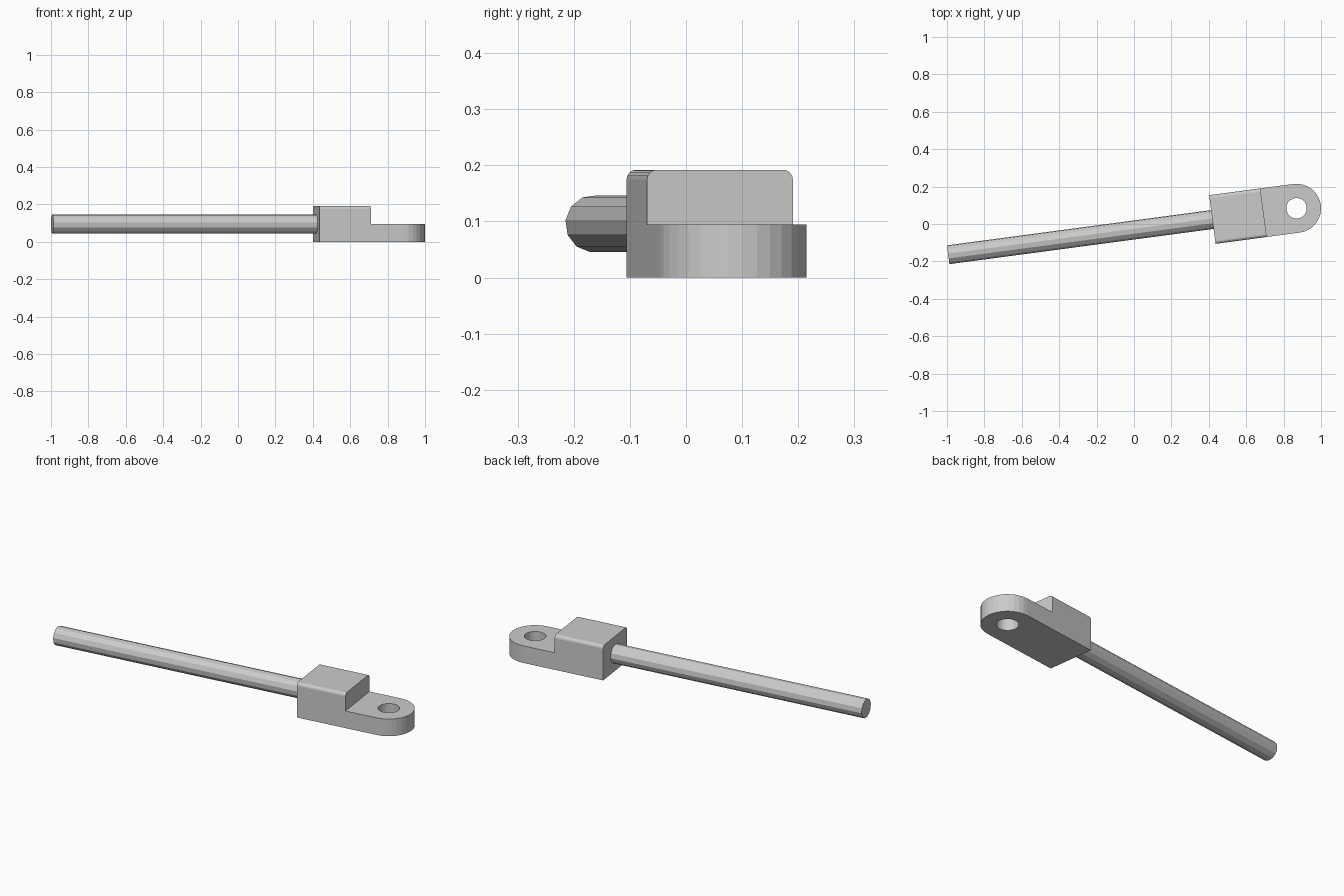
import bpy, bmesh
from math import sin, cos, pi, radians
from mathutils import Matrix

if "Cube" in bpy.data.objects:
    bpy.data.objects.remove(bpy.data.objects["Cube"])

ANGLE = radians(7.6)
# Local frame: eye centre at the origin, rod running towards -x
PLACE = Matrix.Translation((0.869, 0.084, 0)) @ Matrix.Rotation(ANGLE, 4, 'Z')
R = 0.131            # half width and eye radius
LUG, TOP = 0.095, 0.192
STEP, REAR, TIP = -0.178, -0.454, -1.879


def arc(r, n, start, sweep):
    return [(r * cos(start + sweep * i / n), r * sin(start + sweep * i / n)) for i in range(n)]


def extrude_up(bm, face, vec):
    res = bmesh.ops.extrude_face_region(bm, geom=[face])['geom']
    bmesh.ops.translate(bm, vec=vec, verts=[g for g in res if isinstance(g, bmesh.types.BMVert)])
    return [g for g in res if isinstance(g, bmesh.types.BMFace)][0]


def finish(bm, name, matrix):
    bmesh.ops.recalc_face_normals(bm, faces=bm.faces)
    me = bpy.data.meshes.new(name)
    bm.to_mesh(me)
    bm.free()
    ob = bpy.data.objects.new(name, me)
    ob.matrix_world = matrix
    bpy.context.collection.objects.link(ob)
    return ob


def prism(name, outline, z0, z1, matrix):
    bm = bmesh.new()
    low = [bm.verts.new((x, y, z0)) for x, y in outline]
    high = [bm.verts.new((x, y, z1)) for x, y in outline]
    bm.faces.new(low[::-1])
    bm.faces.new(high)
    n = len(outline)
    for i in range(n):
        j = (i + 1) % n
        bm.faces.new((low[i], low[j], high[j], high[i]))
    return finish(bm, name, matrix)


# End fitting: flat rounded lug with a taller block behind it
bm = bmesh.new()
outline = arc(R, 16, -pi / 2, pi) + [(0, R), (STEP, R), (REAR, R), (REAR, -R), (STEP, -R)]
base = bm.faces.new([bm.verts.new((x, y, 0)) for x, y in outline])
base.copy_from_face_interp(base)
low = list(base.verts)
high = [bm.verts.new((v.co.x, v.co.y, LUG)) for v in low]
n = len(low)
for i in range(n):
    j = (i + 1) % n
    bm.faces.new((low[i], low[j], high[j], high[i]))
bm.faces.new(high[:-3] + high[-1:])
block_top = extrude_up(bm, bm.faces.new(high[-4:]), (0, 0, TOP - LUG))
long_edges = [e for e in block_top.edges if abs(e.verts[0].co.y - e.verts[1].co.y) < 1e-5]
bmesh.ops.bevel(bm, geom=long_edges, offset=0.017, segments=4, profile=0.5, affect='EDGES')
fitting = finish(bm, "end_fitting", PLACE)

# Bolt hole through the lug
cutter = prism("hole_cutter", arc(0.055, 24, 0, 2 * pi), -0.1, 0.3, PLACE)
cutter.hide_render = True
cutter.hide_viewport = True
cutter.display_type = 'WIRE'
mod = fitting.modifiers.new("bolt_hole", 'BOOLEAN')
mod.operation = 'DIFFERENCE'
mod.solver = 'EXACT'
mod.object = cutter

# Twelve-sided rod along the local x axis
ALONG_X = Matrix(((0, 0, 1, 0), (1, 0, 0, 0), (0, 1, 0, TOP / 2), (0, 0, 0, 1)))
prism("rod", arc(0.051, 12, radians(-7), 2 * pi), TIP, REAR, PLACE @ ALONG_X)
